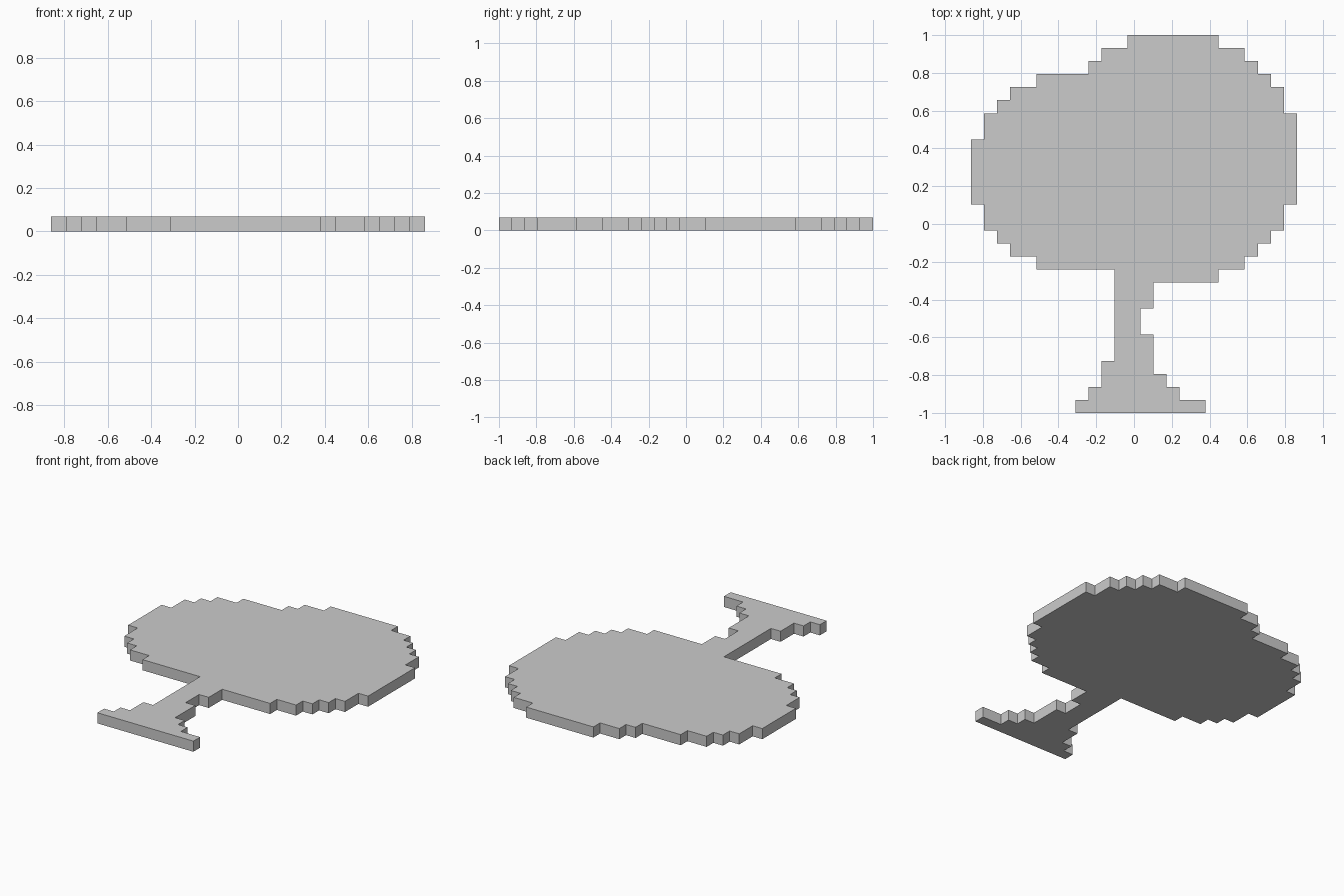
import bpy, bmesh

if "Cube" in bpy.data.objects:
    bpy.data.objects.remove(bpy.data.objects["Cube"])

U = 2 / 29            # one grid cell; the plate is 25 x 29 cells, one cell thick
COLS, ROWS = 25, 29

# Outline as bands from back to front: (row count, left column, right column)
crown = [(1, 12, 19), (1, 10, 21), (1, 9, 22), (1, 5, 23), (1, 3, 24), (1, 2, 24),
         (2, 1, 25), (5, 0, 25), (2, 1, 24), (1, 2, 23), (1, 3, 22), (1, 5, 21),
         (1, 11, 19)]
trunk = [(2, 11, 14), (2, 11, 13), (2, 11, 14)]
roots = [(1, 10, 14), (1, 10, 15), (1, 9, 16), (1, 8, 18)]


def add_unique(side, point):
    """Append a point, dropping the middle of straight runs."""
    if len(side) > 1 and side[-1][0] == side[-2][0] == point[0]:
        side.pop()
    if not side or side[-1] != point:
        side.append(point)


def stepped_outline(bands):
    left, right, row = [], [], 0
    for count, a, b in bands:
        for r in (row, row + count):
            add_unique(left, (a, r))
            add_unique(right, (b, r))
        row += count
    return left + right[::-1]


def extrude_plate(name, outline, height):
    bm = bmesh.new()
    verts = [bm.verts.new(((c - COLS / 2) * U, (ROWS / 2 - r) * U, 0))
             for c, r in outline]
    base = bm.faces.new(verts)
    top = bmesh.ops.extrude_face_region(bm, geom=[base], use_keep_orig=True)
    moved = [v for v in top["geom"] if isinstance(v, bmesh.types.BMVert)]
    bmesh.ops.translate(bm, verts=moved, vec=(0, 0, height))
    bmesh.ops.recalc_face_normals(bm, faces=bm.faces)
    mesh = bpy.data.meshes.new(name)
    bm.to_mesh(mesh)
    bm.free()
    obj = bpy.data.objects.new(name, mesh)
    bpy.context.collection.objects.link(obj)
    return obj


# Flat tree: crown, trunk and flared roots in one continuous plate
extrude_plate("tree_plate", stepped_outline(crown + trunk + roots), U)
